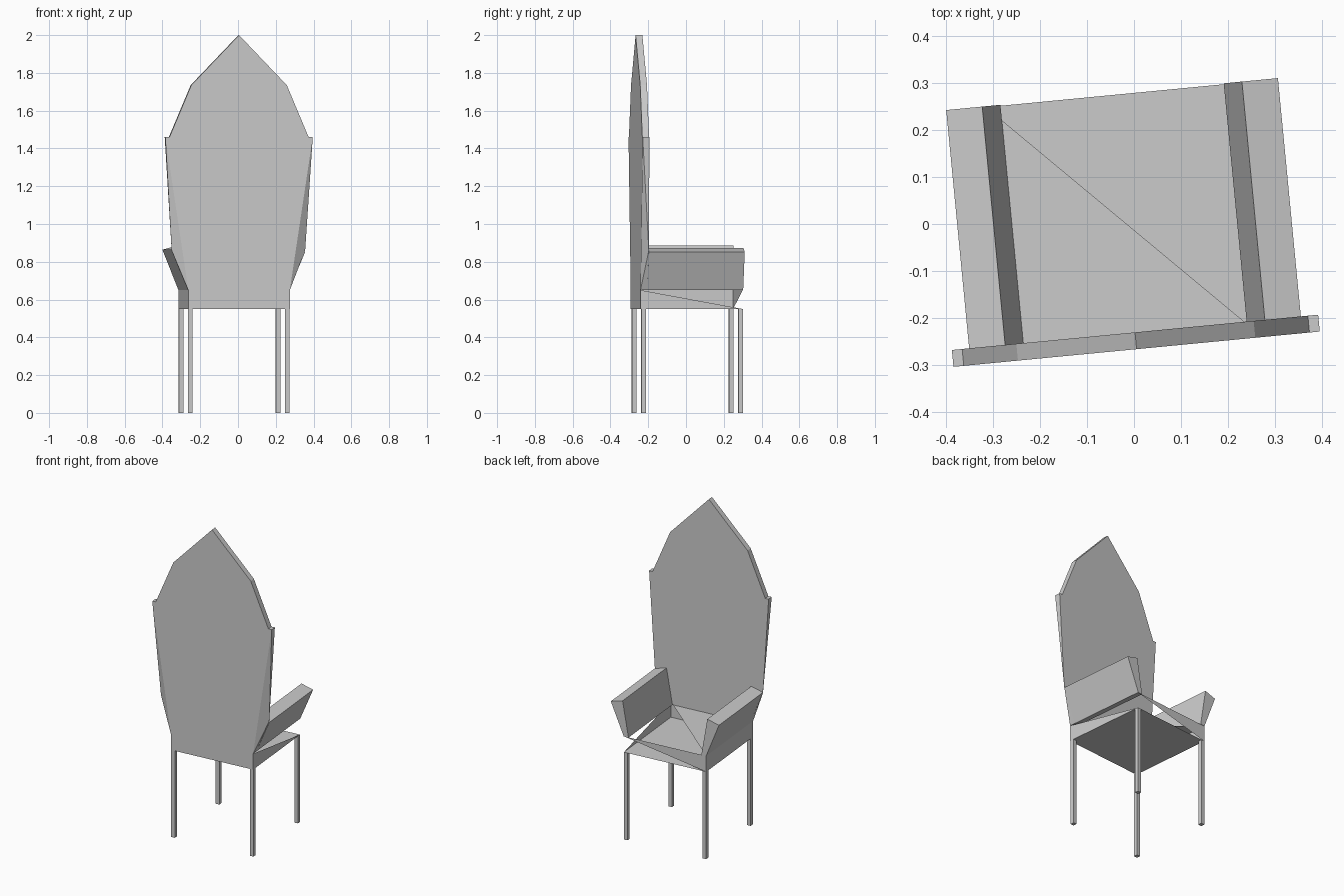
import bpy, bmesh, math

if "Cube" in bpy.data.objects:
    bpy.data.objects.remove(bpy.data.objects["Cube"])

TURN = math.radians(5.5)      # whole chair is turned slightly about z
CENTRE = -0.02                # local x of the chair's symmetry plane
FRONT, REAR = -0.266, -0.23   # backrest planes
SEAT_END = 0.278
SEAT_LOW, SEAT_TOP = 0.55, 0.65
HALF = 0.27


def add_object(name, bm):
    bmesh.ops.recalc_face_normals(bm, faces=bm.faces)
    mesh = bpy.data.meshes.new(name)
    bm.to_mesh(mesh)
    bm.free()
    ob = bpy.data.objects.new(name, mesh)
    ob.location = (CENTRE * math.cos(TURN), CENTRE * math.sin(TURN), 0)
    ob.rotation_euler.z = TURN
    bpy.context.collection.objects.link(ob)
    return ob


def prism(name, profile, y0, y1):
    """Closed x-z profile extruded from y0 to y1."""
    bm = bmesh.new()
    a = [bm.verts.new((x, y0, z)) for x, z in profile]
    b = [bm.verts.new((x, y1, z)) for x, z in profile]
    n = len(profile)
    bm.faces.new(a)
    bm.faces.new(b[::-1])
    for i in range(n):
        j = (i + 1) % n
        bm.faces.new((a[i], b[i], b[j], a[j]))
    return add_object(name, bm)


# Legs: four thin square posts
T = 0.012
for row, y in (("front", -0.25), ("rear", 0.266)):
    for side, x in (("left", -0.258), ("right", 0.258)):
        prism(f"{row}_{side}_leg",
              [(x - T, 0), (x + T, 0), (x + T, SEAT_LOW), (x - T, SEAT_LOW)],
              y - T, y + T)

# Seat: box whose top, right and rear sides are each only half covered
bm = bmesh.new()
corners = [(-HALF, FRONT), (HALF, FRONT), (HALF, SEAT_END), (-HALF, SEAT_END)]
lo = [bm.verts.new((x, y, SEAT_LOW)) for x, y in corners]
hi = [bm.verts.new((x, y, SEAT_TOP)) for x, y in corners]
bm.faces.new(lo[::-1])                        # underside
bm.faces.new((lo[0], lo[1], hi[1], hi[0]))    # front
bm.faces.new((lo[3], lo[0], hi[0], hi[3]))    # left
bm.faces.new((hi[0], hi[1], hi[3]))           # half top
bm.faces.new((lo[1], lo[2], hi[1]))           # half right side
bm.faces.new((lo[3], hi[2], hi[3]))           # half rear
add_object("seat", bm)

# Armrests: leaning outward, thicker at the top
for name, s, dz in (("left_armrest", -1, 0.012), ("right_armrest", 1, 0)):
    prism(name, [(s * 0.355, 0.852 + dz), (s * 0.278, 0.873 + dz),
                 (s * 0.239, SEAT_TOP), (s * HALF, SEAT_TOP)], REAR, 0.28)

# Backrest: half outline, mirrored; the rear has an extra corner at the armrest
outline = [(0, 0.65), (HALF, 0.65), (0.355, 0.86), (0.392, 1.46),
           (0.37, 1.46), (0.254, 1.735), (0, 2.0)]
ARM = 2
bm = bmesh.new()
rear = [bm.verts.new((x, REAR, z)) for x, z in outline]
front = []
for i, (x, z) in enumerate(outline):
    front.append(front[-1] if i == ARM else bm.verts.new((x, FRONT, z)))
bm.faces.new(front[:ARM] + front[ARM + 1:])
bm.faces.new(rear[::-1])
for i in range(len(outline) - 1):
    f0, f1, r0, r1 = front[i], front[i + 1], rear[i], rear[i + 1]
    if f0 is not f1:
        bm.faces.new((f0, r0, f1))
    bm.faces.new((f1, r0, r1))
backrest = add_object("backrest", bm)
mirror = backrest.modifiers.new("mirror", 'MIRROR')
mirror.use_clip = True
